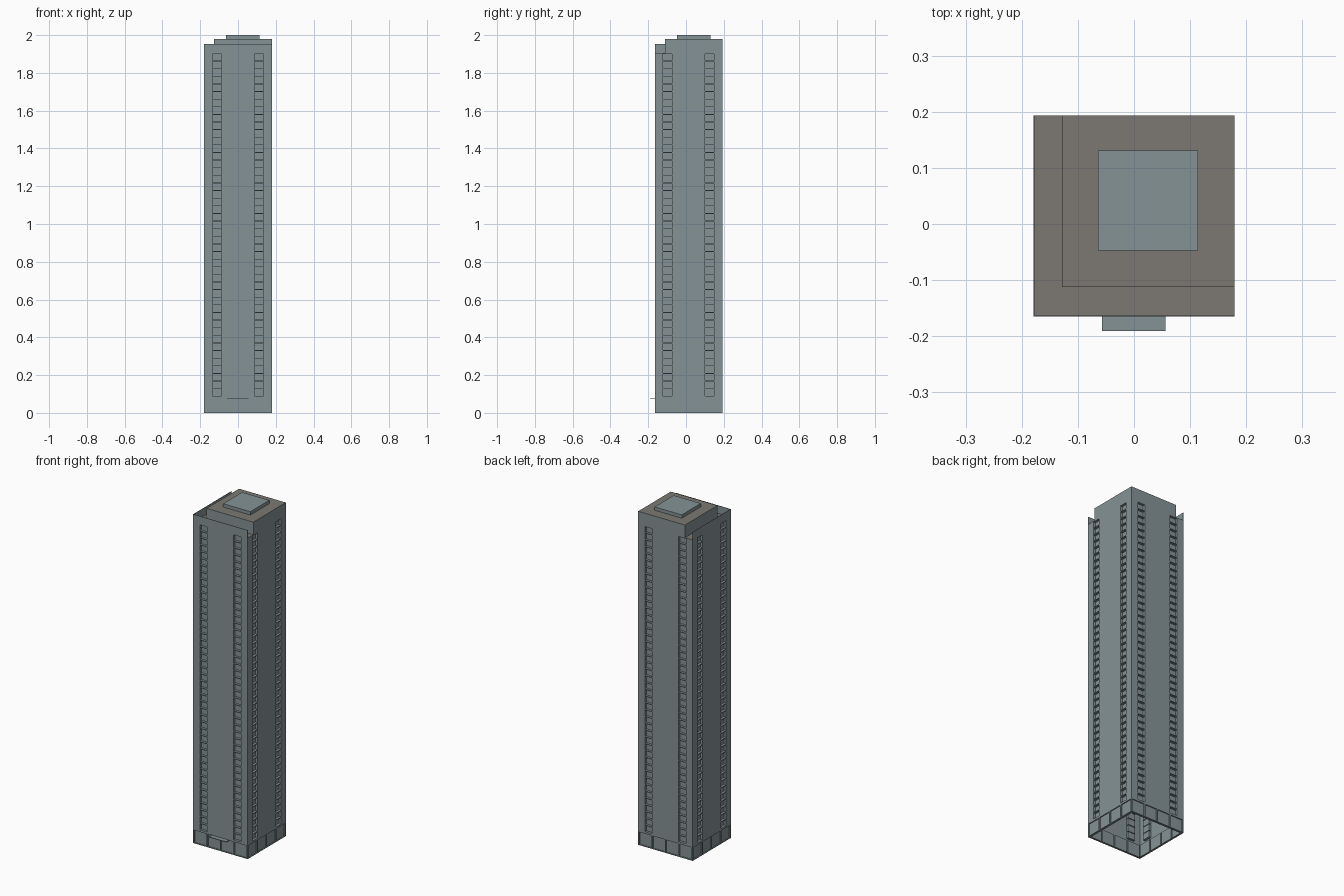
import bpy
import bmesh
from mathutils import Matrix, Vector

if "Cube" in bpy.data.objects:
    bpy.data.objects.remove(bpy.data.objects["Cube"], do_unlink=True)

HALF = 0.179                     # half width of the square tower
CENTRE = Vector((0, 0.014, 0))
BASE_TOP, WINDOW_START, TERRACE = 0.08, 0.09, 1.905
STOREYS = 45
STOREY = (TERRACE - WINDOW_START) / STOREYS


def material(name, colour):
    mat = bpy.data.materials.new(name)
    mat.use_nodes = True
    mat.diffuse_color = (*colour, 1)
    mat.node_tree.nodes["Principled BSDF"].inputs["Base Color"].default_value = (*colour, 1)
    return mat


CLADDING = material("blue grey cladding", (0.235, 0.29, 0.305))
ROOFING = material("brown grey roofing", (0.20, 0.19, 0.17))


def finish(name, bm, *mats):
    mesh = bpy.data.meshes.new(name)
    bm.to_mesh(mesh)
    bm.free()
    obj = bpy.data.objects.new(name, mesh)
    bpy.context.collection.objects.link(obj)
    for mat in mats:
        mesh.materials.append(mat)
    return obj


def block(name, low, high, *mats):
    """Box between two corners; a second material goes on its top face."""
    low, high = Vector(low), Vector(high)
    bm = bmesh.new()
    bmesh.ops.create_cube(bm, size=1)
    for v in bm.verts:
        v.co = [a + (b - a) * (c + 0.5) for a, b, c in zip(low, high, v.co)]
    bm.normal_update()
    for f in bm.faces:
        f.material_index = int(len(mats) > 1 and f.normal.z > 0.5)
    return finish(name, bm, *mats)


def quad(bm, *points):
    bm.faces.new([bm.verts.new(p) for p in points])


def panel(bm, u0, u1, z0, z1, depth=0):
    """Wall cell on the front plane, with reveals where it is recessed."""
    front, back = -HALF, -HALF + depth
    outer = [(u0, front, z0), (u1, front, z0), (u1, front, z1), (u0, front, z1)]
    inner = [(u, back, z) for u, _, z in outer]
    quad(bm, *inner)
    if depth:
        for i in range(4):
            j = (i + 1) % 4
            quad(bm, outer[i], outer[j], inner[j], inner[i])


def row(bm, openings, z0, z1, depth):
    """Strip of wall with recessed openings between plain piers."""
    edge = -HALF
    for a, b in openings:
        panel(bm, edge, a, z0, z1)
        panel(bm, a, b, z0, z1, depth)
        edge = b
    panel(bm, edge, HALF, z0, z1)


def wall(name, turn):
    bm = bmesh.new()
    # ground floor: four recessed bays over a narrow sill
    panel(bm, -HALF, HALF, 0, 0.004)
    bays = [(c - 0.04, c + 0.04) for c in (-0.132, -0.044, 0.044, 0.132)]
    row(bm, bays, 0.004, BASE_TOP - 0.002, 0.006)
    panel(bm, -HALF, HALF, BASE_TOP - 0.002, WINDOW_START)
    # two columns of recessed windows
    windows = [(c - 0.024, c + 0.024) for c in (-0.111, 0.111)]
    for i in range(STOREYS):
        z = WINDOW_START + i * STOREY
        row(bm, windows, z, z + STOREY - 0.004, 0.014)
        panel(bm, -HALF, HALF, z + STOREY - 0.004, z + STOREY)
    # underside rim of the open base
    rim = HALF - 0.012
    quad(bm, (-HALF, -HALF, 0), (-rim, -rim, 0), (rim, -rim, 0), (HALF, -HALF, 0))
    bmesh.ops.remove_doubles(bm, verts=bm.verts, dist=0.0001)
    bmesh.ops.transform(bm, verts=bm.verts, matrix=Matrix.Translation(CENTRE)
                        @ Matrix.Rotation(turn * 1.5707963, 4, "Z"))
    finish(name, bm, CLADDING)


for turn, side in enumerate(("front", "left", "back", "right")):
    wall(side + "_wall", turn)

front, back = CENTRE.y - HALF, CENTRE.y + HALF

# Terrace floor and its two thin parapets
bm = bmesh.new()
quad(bm, (-HALF, front, TERRACE), (HALF, front, TERRACE),
     (HALF, back, TERRACE), (-HALF, back, TERRACE))
finish("terrace_floor", bm, ROOFING)
block("front_parapet", (-HALF, front, TERRACE), (HALF, front + 0.002, 1.952), CLADDING)
block("right_parapet", (-HALF, front + 0.002, TERRACE), (-HALF + 0.002, back, 1.952), CLADDING)

# Set-back top floor and plant room
block("top_floor", (-0.128, -0.112, TERRACE), (HALF, back, 1.98), CLADDING, ROOFING)
block("plant_room", (-0.064, -0.047, 1.98), (0.114, 0.131, 2.0), CLADDING)

# Entrance canopy
block("entrance_canopy", (-0.057, -0.191, 0.076), (0.056, front, 0.08), CLADDING)
